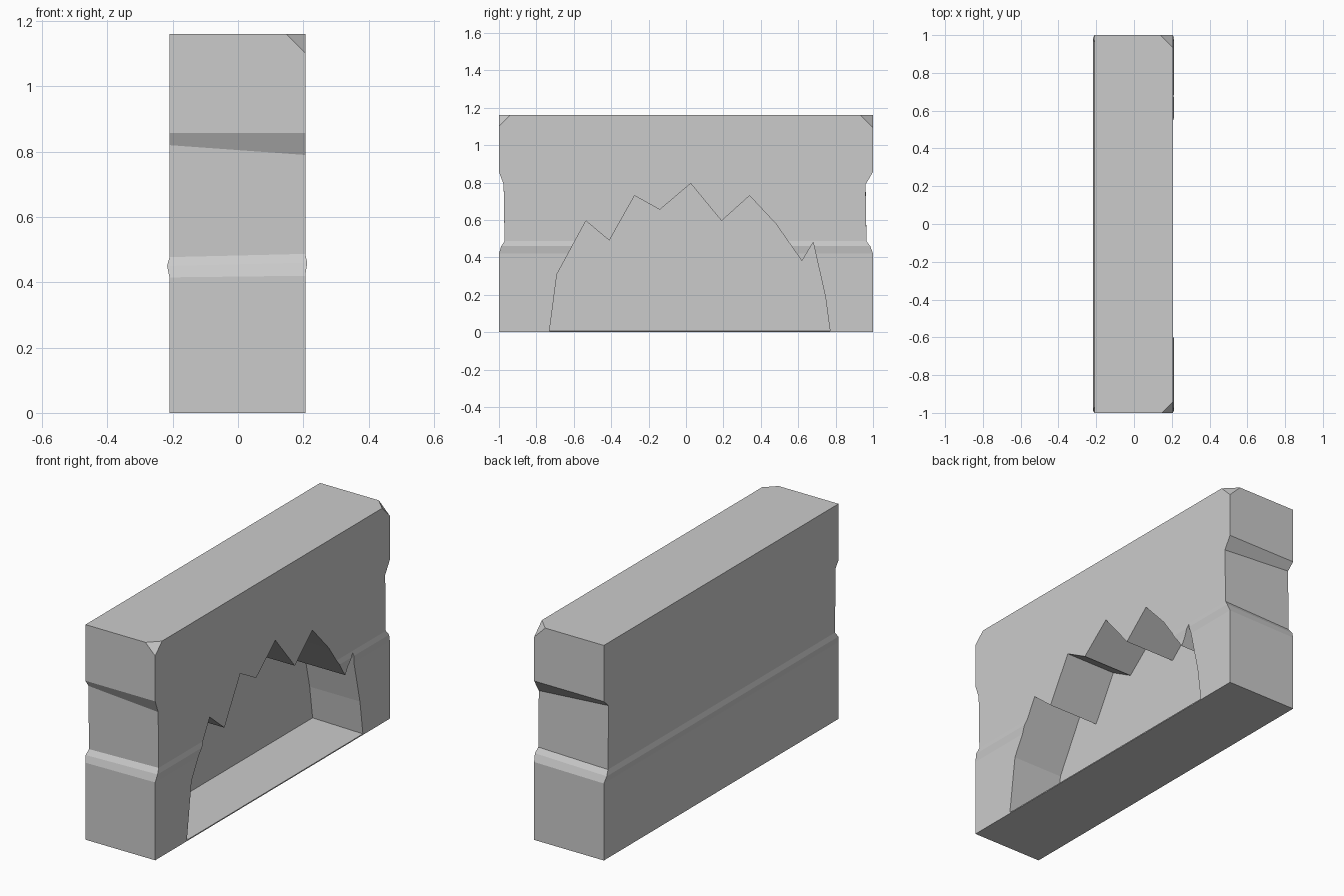
import bpy, bmesh
from mathutils import Vector

if "Cube" in bpy.data.objects:
    bpy.data.objects.remove(bpy.data.objects["Cube"])


def make_object(name, bm):
    bmesh.ops.recalc_face_normals(bm, faces=bm.faces[:])
    mesh = bpy.data.meshes.new(name)
    bm.to_mesh(mesh)
    bm.free()
    obj = bpy.data.objects.new(name, mesh)
    bpy.context.collection.objects.link(obj)
    return obj


def loft(bm, loops):
    """Skin closed vertex loops and cap both ends."""
    rings = [[bm.verts.new(p) for p in loop] for loop in loops]
    for a, b in zip(rings, rings[1:]):
        for i in range(len(a)):
            j = (i + 1) % len(a)
            bm.faces.new((a[i], a[j], b[j], b[i]))
    bm.faces.new(rings[0])
    bm.faces.new(rings[-1])


# Wall block: back x, front x, left-end y, right-end y, z on back side, z on front side
XB, XF, TOP = -0.21, 0.206, 1.16
sections = [
    (XB, XF, -1.0, 1.0, 0.0, 0.0),
    (XB, XF, -1.0, 1.0, 0.415, 0.42),
    (-0.217, 0.212, -0.988, 0.985, 0.45, 0.46),
    (XB, XF, -0.97, 0.965, 0.477, 0.487),
    (XB, XF, -0.975, 0.96, 0.82, 0.79),
    (XB, XF, -1.0, 1.0, 0.857, 0.857),
    (XB, XF, -1.0, 1.0, TOP, TOP),
]
bm = bmesh.new()
loft(bm, [[(xb, y0, zb), (xf, y0, zf), (xf, y1, zf), (xb, y1, zb)]
          for xb, xf, y0, y1, zb, zf in sections])

# Chipped upper corners
for side, c in ((-1, 0.058), (1, 0.066)):
    bmesh.ops.bisect_plane(
        bm, geom=bm.verts[:] + bm.edges[:] + bm.faces[:],
        plane_co=Vector((XF - c, side, TOP)),
        plane_no=Vector((1, side, 1)).normalized(), clear_outer=True)
    bmesh.ops.holes_fill(bm, edges=[e for e in bm.edges if e.is_boundary])
wall = make_object("wall_block", bm)

# Jagged cave recess in the front-right long face (y, z outline)
outline = [(-0.73, 0.004), (-0.69, 0.31), (-0.535, 0.595), (-0.41, 0.49),
           (-0.275, 0.73), (-0.14, 0.655), (0.025, 0.795), (0.19, 0.595),
           (0.34, 0.73), (0.48, 0.58), (0.62, 0.38), (0.68, 0.48),
           (0.745, 0.19), (0.77, 0.004)]
bm = bmesh.new()
loft(bm, [[(x, y, z + (lift if z < 0.01 else 0)) for y, z in outline]
          for x, lift in ((0.3, 0.0), (-0.094, 0.008))])
cutter = make_object("cave_cutter", bm)
cutter.hide_render = True

# Carve the recess
mod = wall.modifiers.new("cave", 'BOOLEAN')
mod.operation = 'DIFFERENCE'
mod.solver = 'EXACT'
mod.object = cutter
bpy.context.view_layer.objects.active = wall
bpy.ops.object.modifier_apply(modifier=mod.name)
bpy.data.objects.remove(cutter)
